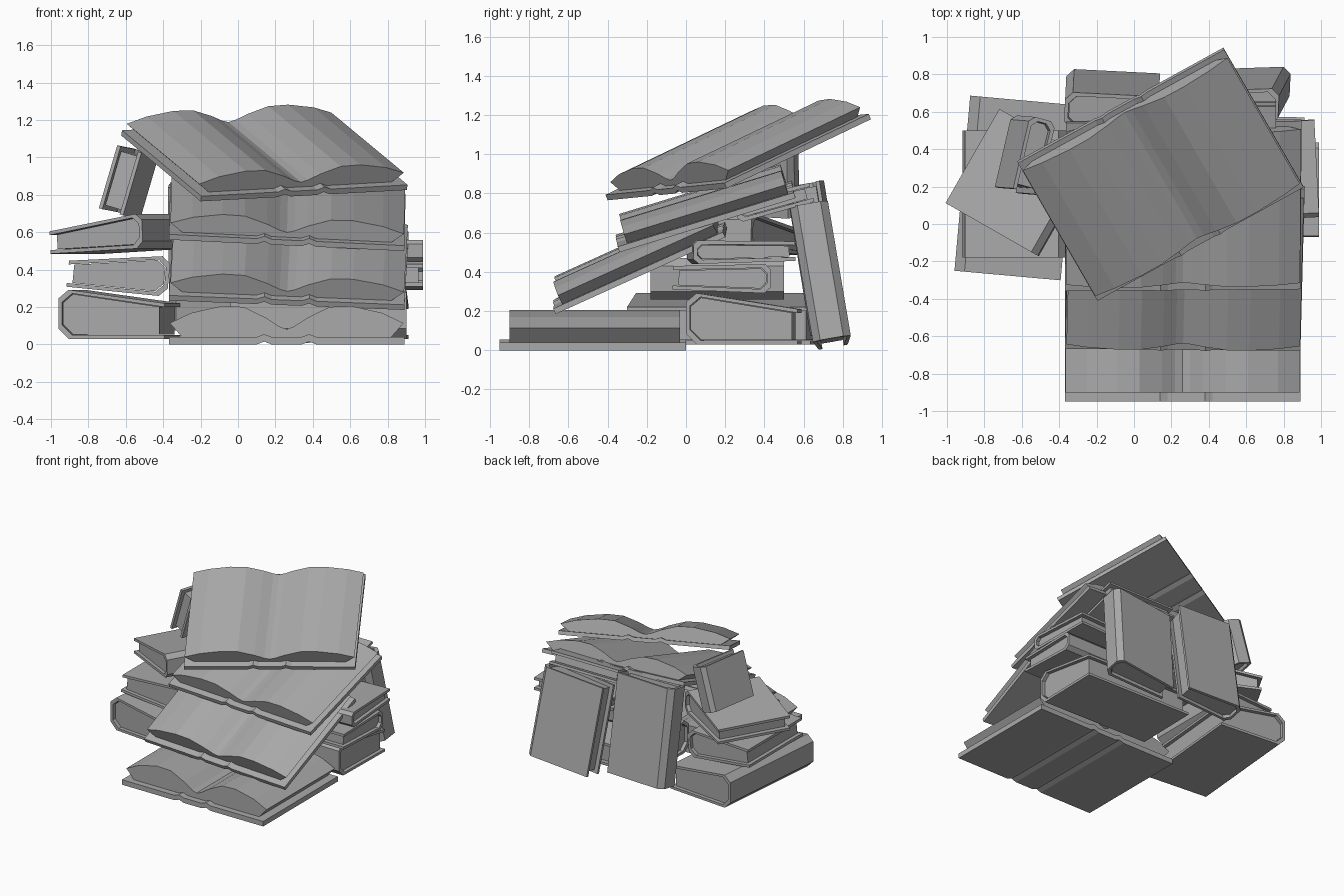
import bpy, bmesh
from mathutils import Vector, Matrix

cube = bpy.data.objects.get("Cube")
if cube:
    bpy.data.objects.remove(cube)

grey = bpy.data.materials.new("book_grey")
grey.use_nodes = True
grey.diffuse_color = (0.4, 0.4, 0.4, 1)
grey.node_tree.nodes["Principled BSDF"].inputs["Base Color"].default_value = (0.4, 0.4, 0.4, 1)


def frame(origin, across, along):
    """Matrix with local x across the book, y along it, z through its thickness."""
    x = Vector(across).normalized()
    y = Vector(along)
    y = (y - x * y.dot(x)).normalized()
    m = Matrix((x, y, x.cross(y))).transposed().to_4x4()
    m.translation = Vector(origin)
    return m


def extrude(name, profile, y0, y1, matrix):
    """Prism from an x-z profile, running along local y."""
    bm = bmesh.new()
    face = bm.faces.new([bm.verts.new((x, y0, z)) for x, z in profile])
    ext = bmesh.ops.extrude_face_region(bm, geom=[face])["geom"]
    verts = [v for v in ext if isinstance(v, bmesh.types.BMVert)]
    bmesh.ops.translate(bm, verts=verts, vec=(0, y1 - y0, 0))
    bmesh.ops.recalc_face_normals(bm, faces=bm.faces)
    mesh = bpy.data.meshes.new(name)
    bm.to_mesh(mesh)
    bm.free()
    mesh.materials.append(grey)
    obj = bpy.data.objects.new(name, mesh)
    obj.matrix_world = matrix
    bpy.context.collection.objects.link(obj)


def open_book(name, matrix, height, t, length, width=1.26):
    # cover with two hinge grooves beside the spine
    mid = width / 2
    half = [(0, 0), (mid - 0.16, 0), (mid - 0.12, 0.015), (mid - 0.08, 0)]
    under = half + [(width - x, z) for x, z in reversed(half)]
    over = [(x, z + t) for x, z in reversed(under)]
    extrude(name + "_cover", under + over, 0, length, matrix)
    # two humped page blocks meeting in the gutter
    rise = height - t
    left = [(0.07, t), (0.005, t + rise * 0.45), (0.12, t + rise * 0.78), (0.28, height),
            (0.4, height * 0.98), (0.52, t + rise * 0.62), (0.59, t + rise * 0.34)]
    right = [(width - x, z) for x, z in reversed(left)]
    extrude(name + "_pages", left + [(mid, t + rise * 0.25)] + right, 0.05, length - 0.03, matrix)


def closed_book(name, matrix, width, length, spine, fore):
    # C-shaped cover: rounded spine at x = 0, thinner at the fore edge
    c = 0.02
    slope = (fore - spine) / width

    def shell(o, end):
        b = 0.2 * spine
        return [(end, o), (o + b, o), (o, o + b), (o, spine - o - b),
                (o + b, spine - o + slope * b), (end, spine - o + slope * end)]

    extrude(name + "_cover", shell(0, width) + shell(c, width)[::-1], 0, length, matrix)
    extrude(name + "_pages", shell(c + 0.003, width - 0.03), 0.025, length - 0.025, matrix)


# Stack of open books: corner, direction across, direction along, (height, cover thickness, length)
open_books = {
    "open_book_bottom": ((-0.37, -0.95, 0), (1, 0, 0), (0, 1, 0), (0.205, 0.04, 0.95)),
    "open_book_lower": ((-0.37, -0.655, 0.235), (1.25, -0.01, -0.05), (0, 0.86, 0.39), (0.145, 0.03, 0.95)),
    "open_book_upper": ((-0.37, -0.35, 0.56), (1.25, 0.01, -0.06), (0.02, 0.88, 0.27), (0.14, 0.03, 0.94)),
    "open_book_top": ((-0.2, -0.4, 0.765), (1.09, 0.6, 0.06), (-0.4, 0.74, 0.35), (0.14, 0.03, 0.92)),
}
for name, (corner, across, along, size) in open_books.items():
    open_book(name, frame(corner, across, along), *size)

# Closed books: corner, direction across, direction along, (width, length, spine, fore edge)
closed_books = {
    # left pile
    "left_book_bottom": ((-0.96, -0.25, 0.03), (1, -0.09, 0), (0.09, 1, 0), (0.57, 0.94, 0.27, 0.19)),
    "left_book_middle": ((-0.38, 0.5, 0.255), (-1, 0, 0.1), (0, -1, 0), (0.54, 0.68, 0.22, 0.14)),
    "left_book_top": ((-0.22, 0.33, 0.515), (-0.49, 0.28, -0.03), (-0.28, -0.49, 0), (0.57, 0.58, 0.19, 0.12)),
    "left_book_leaning": ((-0.515, 0.55, 0.67), (-0.1, -0.39, 0.02), (0.11, 0.02, 0.35), (0.4, 0.35, 0.15, 0.14)),
    # right pile
    "right_book_bottom": ((0.9, 0, 0.03), (0.02, 1, 0), (-1, 0, 0), (0.57, 0.94, 0.27, 0.18)),
    "right_book_middle": ((0.31, 0.43, 0.29), (0, -1, 0.04), (1, 0, 0), (0.5, 0.68, 0.15, 0.12)),
    "right_book_upper": ((0.99, 0.04, 0.44), (-0.05, 1, 0.03), (-1, -0.05, 0), (0.52, 0.68, 0.12, 0.1)),
    "right_book_top": ((0.76, 0.27, 0.65), (0, 1, 0.28), (-1, 0, 0), (0.4, 0.6, 0.11, 0.1)),
    # standing behind
    "standing_book_left": ((0.83, 0.645, 0.045), (-1, 0.06, -0.08), (-0.08, -0.12, 0.71), (0.53, 0.7, 0.2, 0.15)),
    "standing_book_right": ((-0.36, 0.83, 0.105), (1, -0.05, 0), (0.01, -0.14, 0.85), (0.5, 0.77, 0.2, 0.15)),
}
for name, (corner, across, along, size) in closed_books.items():
    closed_book(name, frame(corner, across, along), *size)
